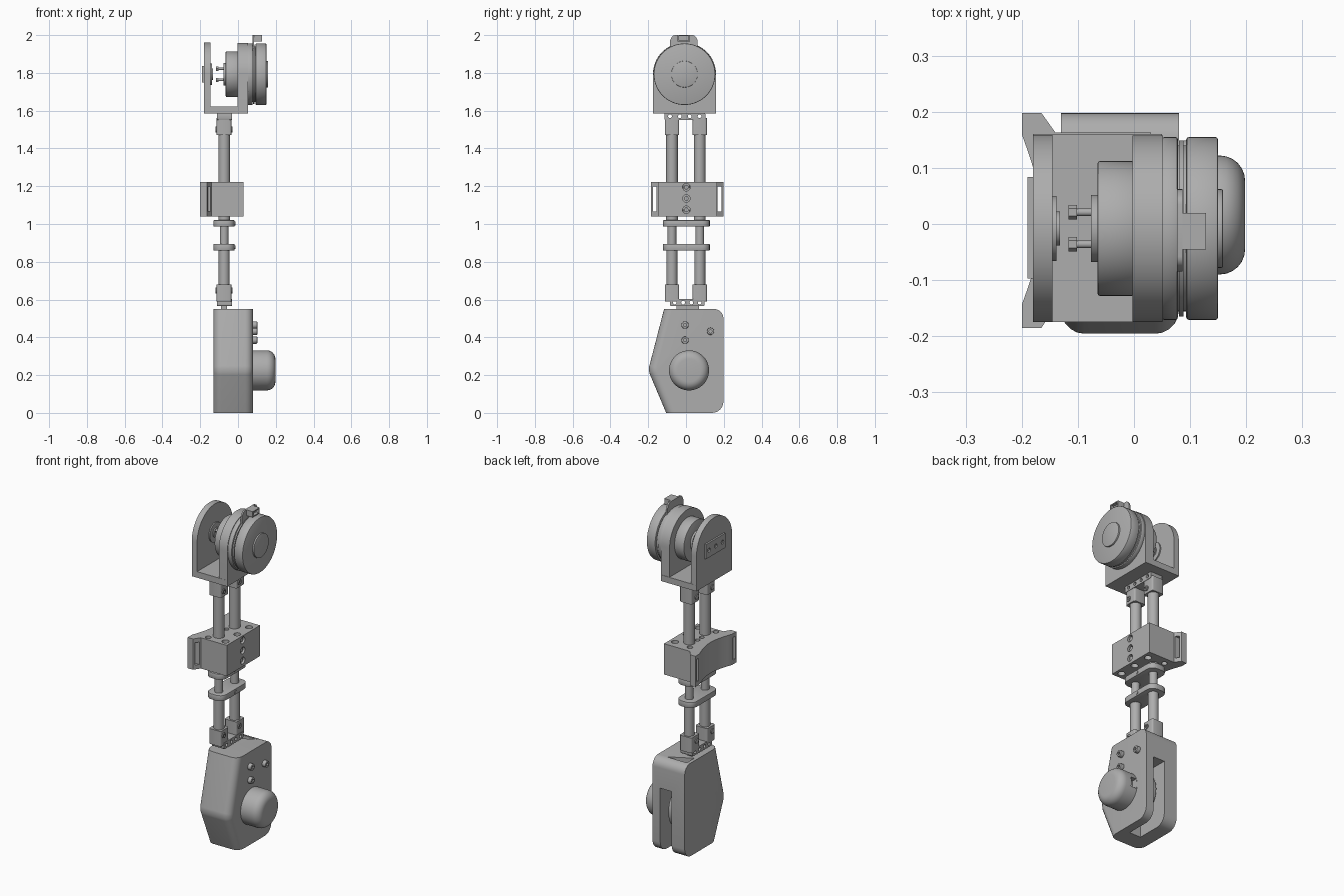
import bpy, bmesh, math
from mathutils import Vector

cube = bpy.data.objects.get("Cube")
if cube:
    bpy.data.objects.remove(cube, do_unlink=True)

grey = bpy.data.materials.new("plain grey")
grey.use_nodes = True
colour = (0.42, 0.42, 0.42, 1)
grey.diffuse_color = colour
for node in grey.node_tree.nodes:
    if node.type == 'BSDF_PRINCIPLED':
        node.inputs["Base Color"].default_value = colour
        node.inputs["Roughness"].default_value = 0.6

parts = []


def circle(u, v, r, n=40):
    return [(u + r * math.cos(i * math.tau / n), v + r * math.sin(i * math.tau / n)) for i in range(n)]


def rect(u0, u1, v0, v1):
    return [(u0, v0), (u1, v0), (u1, v1), (u0, v1)]


def rounded(pts, radii, seg=6):
    """Fillet each corner of an outline by its own radius."""
    out = []
    for i, (p, r) in enumerate(zip(pts, radii)):
        p = Vector(p)
        if r == 0:
            out.append(tuple(p))
            continue
        a = p + (Vector(pts[i - 1]) - p).normalized() * r
        b = p + (Vector(pts[(i + 1) % len(pts)]) - p).normalized() * r
        for k in range(seg + 1):
            t = k / seg
            wa, wp, wb = (1 - t) ** 2, 1.414 * t * (1 - t), t * t
            out.append(tuple((a * wa + p * wp + b * wb) / (wa + wp + wb)))
    return out


def arch(y, z, r, base):
    top = [(y + r * math.cos(math.pi * i / 32), z + r * math.sin(math.pi * i / 32)) for i in range(33)]
    return [(y + r, base)] + top + [(y - r, base)]


def prism(name, axis, pts, lo, hi, bevel=0, seg=2, where=None):
    """Extrude an outline along x (outline in y,z) or z (outline in x,y)."""
    bm = bmesh.new()
    place = (lambda t, p: (t, *p)) if axis == 'x' else (lambda t, p: (*p, t))
    ends = [[bm.verts.new(place(t, p)) for p in pts] for t in (lo, hi)]
    caps = [bm.faces.new(e) for e in ends]
    n = len(pts)
    for i in range(n):
        j = (i + 1) % n
        bm.faces.new((ends[0][i], ends[0][j], ends[1][j], ends[1][i]))
    bmesh.ops.recalc_face_normals(bm, faces=bm.faces)
    if bevel:
        edges = {e for f in caps for e in f.edges if where is None or all(where(v.co) for v in e.verts)}
        bmesh.ops.bevel(bm, geom=list(edges), offset=bevel, segments=seg, profile=0.5, affect='EDGES')
    mesh = bpy.data.meshes.new(name)
    bm.to_mesh(mesh)
    bm.free()
    mesh.materials.append(grey)
    ob = bpy.data.objects.new(name, mesh)
    bpy.context.collection.objects.link(ob)
    parts.append(ob)
    return ob


def cut(target, axis, pts, lo, hi):
    """Subtract an extruded outline from a part."""
    tool = prism("cutter", axis, pts, lo, hi)
    parts.remove(tool)
    tool.hide_render = True
    mod = target.modifiers.new("cut", 'BOOLEAN')
    mod.operation, mod.solver, mod.object = 'DIFFERENCE', 'EXACT', tool
    bpy.context.view_layer.objects.active = target
    bpy.ops.object.modifier_apply(modifier=mod.name)
    bpy.data.objects.remove(tool, do_unlink=True)


# Lower housing with rounded front edges, rear slot and top pocket
outline = [(-0.116, 0.55), (0.198, 0.55), (0.198, 0), (-0.105, 0), (-0.2, 0.225)]
housing = prism("lower_housing", 'x', rounded(outline, [0, 0.05, 0.06, 0, 0.025]), -0.13, 0.08,
                0.042, 5, lambda c: c.y < -0.1)
cut(housing, 'x', rect(0.0, 0.22, -0.01, 0.38), -0.045, 0.03)
cut(housing, 'z', [(-0.11, 0.08), (0.02, 0.15), (-0.11, 0.15)], 0.49, 0.56)
wheel = prism("inner_wheel", 'x', circle(0.018, 0.225, 0.135), -0.03, 0.012, 0.006)
for i in range(8):
    a = i * math.tau / 8
    cut(wheel, 'x', circle(0.018 + 0.1 * math.cos(a), 0.225 + 0.1 * math.sin(a), 0.016, 12), -0.04, 0.02)
prism("wheel_axle", 'x', circle(0.018, 0.225, 0.045), -0.05, 0.04)

# Side knob with a cable port
knob = prism("side_knob", 'x', circle(0.016, 0.225, 0.106, 56), 0.075, 0.198, 0.045, 6, lambda c: c.x > 0.1)
cut(knob, 'x', rect(0.085, 0.14, 0.2, 0.26), 0.082, 0.12)

# Socket bolts on the housing
for y, z in ((-0.005, 0.465), (-0.005, 0.385), (0.13, 0.432)):
    bolt = prism("housing_bolt", 'x', circle(y, z, 0.019, 24), 0.07, 0.102, 0.003)
    cut(bolt, 'x', circle(y, z, 0.009, 6), 0.09, 0.11)

# Twin tubes with clamps
MID = -0.073
prism("lower_post", 'z', rect(-0.09, -0.058, -0.05, 0.07), 0.5, 0.575)
for y in (-0.074, 0.073):
    prism("lower_tube", 'z', circle(MID, y, 0.029, 28), 0.6, 0.87)
    prism("thin_tube", 'z', circle(MID, y, 0.023, 28), 0.86, 1.03)
    prism("tube_sleeve", 'z', circle(MID, y, 0.031, 28), 1.015, 1.06)
    prism("upper_tube", 'z', circle(MID, y, 0.031, 28), 1.2, 1.56)
    for z0, z1, zs in ((0.59, 0.68, 0.648), (1.47, 1.56, 1.5)):
        prism("tube_clamp", 'z', rounded(rect(MID - 0.04, MID + 0.038, y - 0.038, y + 0.038), [0.01] * 4, 3), z0, z1)
        screw = prism("clamp_screw", 'x', circle(y - 0.01, zs, 0.015, 20), MID - 0.045, MID + 0.043)
        cut(screw, 'x', circle(y - 0.01, zs, 0.008, 6), MID + 0.035, MID + 0.05)

# Perforated end plates
for z0, z1, y0, y1 in ((0.565, 0.603, -0.085, 0.098), (1.55, 1.59, -0.115, 0.102)):
    plate = prism("perforated_plate", 'x', rounded(rect(y0, y1, z0, z1), [0.008] * 4, 3), MID - 0.037, MID + 0.04)
    for i in range(4):
        cut(plate, 'x', circle(y0 + (y1 - y0) * (0.14 + 0.24 * i), (z0 + z1) / 2, 0.01, 16), -0.2, 0.05)

# Collars joining the tubes
for z in (0.86, 0.986):
    prism("tube_collar", 'z', rounded(rect(-0.13, -0.018, -0.122, 0.126), [0.04] * 4, 4), z, z + 0.034, 0.003)
    prism("collar_screw", 'x', circle(0.002, z + 0.017, 0.01, 16), -0.05, -0.014)

# Strap block: concave back, side flanges with strap slots
back = [(-0.2 + 0.035 * math.cos(math.pi / 2 * i / 6), 0.008 + 0.152 * i / 6) for i in range(-6, 7)]
shape = [(-0.2, 0.198), (-0.165, 0.198), (-0.14, 0.163), (0.03, 0.163), (0.03, -0.148), (-0.14, -0.148),
         (-0.165, -0.185), (-0.2, -0.185)]
block = prism("strap_block", 'z', shape + back, 1.04, 1.222)
for y in (-0.165, 0.178):
    cut(block, 'x', rect(y - 0.01, y + 0.01, 1.065, 1.198), -0.25, -0.1)
for z in (1.075, 1.135, 1.195):
    cut(block, 'x', circle(0.002, z, 0.02, 20), 0.0, 0.05)
    prism("block_screw", 'x', circle(0.002, z, 0.013, 6), -0.01, 0.022)
for z0, z1 in ((1.03, 1.075), (1.19, 1.23)):
    for y in (-0.11, 0.0, 0.11):
        cut(block, 'z', circle(-0.005, y, 0.02, 16), z0, z1)
    for y in (-0.02, 0.02):
        cut(block, 'z', circle(-0.11, y * 6, 0.016, 16), z0, z1)
        cut(block, 'z', circle(-0.09, y, 0.014, 16), z0, z1)

# Upper fork
CY, CZ = -0.008, 1.793
prism("fork_base", 'x', rect(-0.175, 0.16, 1.586, 1.622), -0.18, 0.05)
prism("fork_arm_outer", 'x', arch(CY, CZ, 0.167, 1.586), -0.18, -0.145)
prism("fork_arm_motor", 'x', arch(CY, CZ, 0.166, 1.586), -0.003, 0.052)
boss = prism("arm_cover", 'x', rect(-0.097, 0.084, 1.75, 1.836), -0.19, -0.175)
for y in (-0.07, CY, 0.055):
    cut(boss, 'x', circle(y, CZ, 0.012, 16), -0.2, -0.183)
prism("arm_hub", 'x', circle(CY, CZ, 0.058), -0.15, -0.138)
prism("arm_hub_cap", 'x', circle(CY, CZ, 0.03), -0.14, -0.132)

# Motor: stacked discs along x
for name, r, x0, x1, b in (
        ("motor_flange", 0.06, -0.077, -0.06, 0.0),
        ("motor_body", 0.12, -0.065, 0.0, 0.004),
        ("motor_shoulder", 0.163, 0.05, 0.078, 0.004),
        ("motor_neck", 0.148, 0.075, 0.097, 0.0),
        ("motor_ring", 0.157, 0.08, 0.088, 0.0),
        ("motor_disc", 0.163, 0.093, 0.15, 0.005),
        ("motor_cap", 0.07, 0.145, 0.159, 0.003)):
    prism(name, 'x', circle(CY, CZ, r, 64), x0, x1, b)

# Flange bolts
for y in (-0.036, 0.021):
    for z in (1.763, 1.822):
        prism("flange_bolt", 'x', circle(y, z, 0.007, 12), -0.105, -0.07)
        prism("flange_bolt_head", 'x', circle(y, z, 0.013, 6), -0.117, -0.102)

# Cable tab on top
prism("cable_tab", 'x', rounded([(-0.085, 1.91), (0.062, 1.91), (0.062, 1.975), (0.045, 2.0), (-0.068, 2.0),
                                 (-0.085, 1.975)], [0, 0, 0.01, 0.01, 0.01, 0.01], 3), 0.077, 0.086)
connector = prism("cable_connector", 'x', rect(-0.045, 0.02, 1.966, 2.0), 0.08, 0.128)
cut(connector, 'x', rect(-0.037, 0.012, 1.972, 1.994), 0.11, 0.14)

# Shading
bpy.ops.object.select_all(action='DESELECT')
for ob in parts:
    ob.select_set(True)
bpy.context.view_layer.objects.active = parts[0]
bpy.ops.object.shade_smooth_by_angle(angle=math.radians(32))
